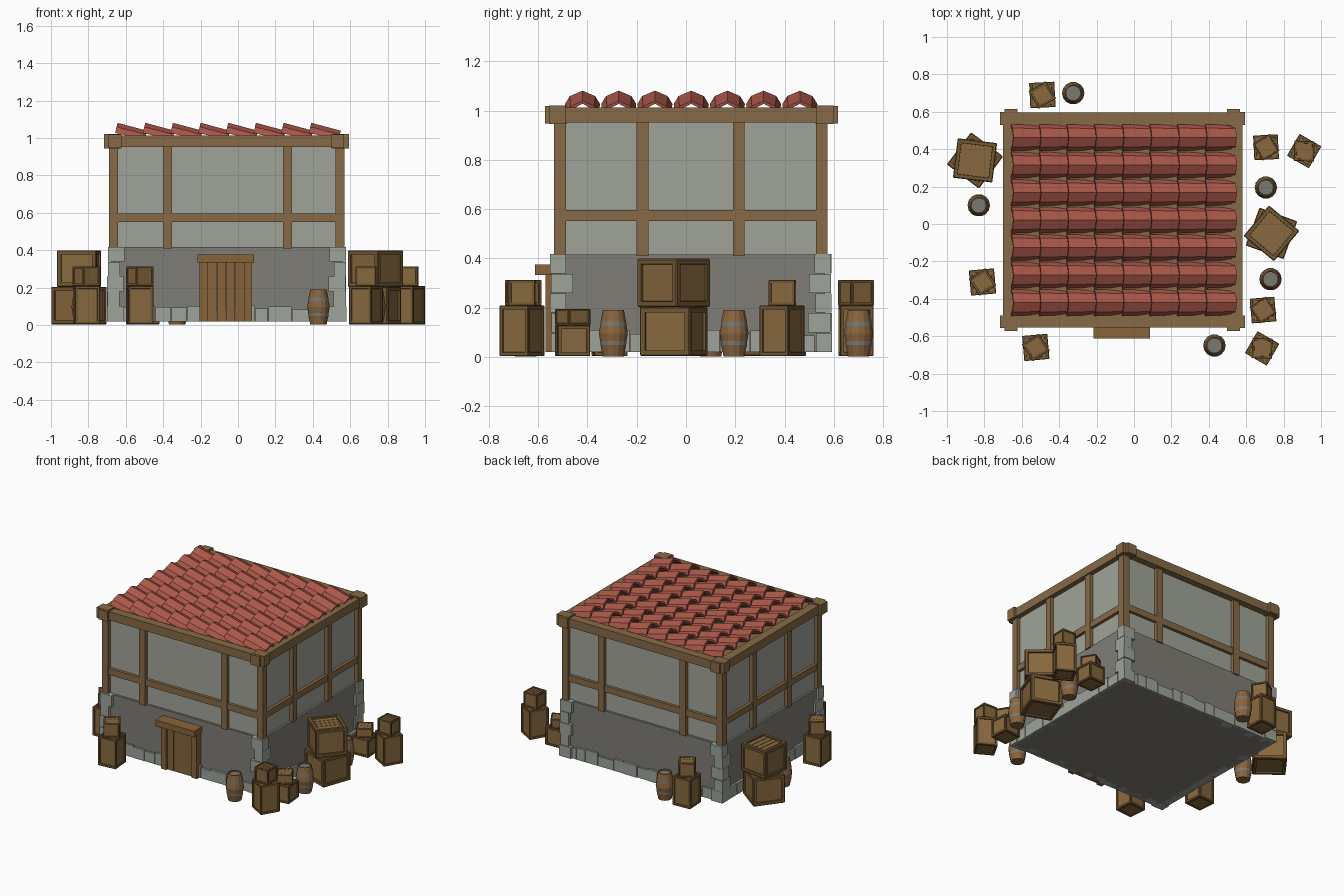
import bpy, bmesh, math, random
from mathutils import Matrix, Vector

if "Cube" in bpy.data.objects:
    bpy.data.objects.remove(bpy.data.objects["Cube"])

random.seed(4)


def material(name, r, g, b):
    lin = [((c / 255 + 0.055) / 1.055) ** 2.4 for c in (r, g, b)]
    m = bpy.data.materials.new(name)
    m.diffuse_color = (*lin, 1)
    m.use_nodes = True
    m.node_tree.nodes["Principled BSDF"].inputs["Base Color"].default_value = m.diffuse_color
    return m


TIMBER = material("timber brown", 134, 106, 70)
PLASTER = material("pale plaster", 160, 164, 152)
STONE = material("dark stone", 127, 125, 118)
BLOCK = material("pale stone block", 158, 164, 154)
TILE = material("roof tile red", 172, 88, 74)
DOOR = material("door wood", 136, 100, 58)
CRATE = material("crate wood", 136, 105, 62)
FRAME = material("crate frame wood", 114, 87, 50)
IRON = material("hoop grey", 122, 122, 114)
BARREL = material("barrel wood", 138, 101, 62)


def finish(name, bm, *mats):
    bmesh.ops.recalc_face_normals(bm, faces=bm.faces)
    me = bpy.data.meshes.new(name)
    bm.to_mesh(me)
    bm.free()
    for m in mats:
        me.materials.append(m)
    ob = bpy.data.objects.new(name, me)
    bpy.context.collection.objects.link(ob)
    return ob


def add_box(bm, x0, x1, y0, y1, z0, z1):
    m = Matrix.Translation(((x0 + x1) / 2, (y0 + y1) / 2, (z0 + z1) / 2))
    m = m @ Matrix.Diagonal((x1 - x0, y1 - y0, z1 - z0, 1))
    return bmesh.ops.create_cube(bm, size=1, matrix=m)["verts"]


def boxes(name, mat, items):
    bm = bmesh.new()
    for b in items:
        add_box(bm, *b)
    return finish(name, bm, mat)


# House outline (outer faces of the corner posts)
X0, X1, Y0, Y1 = -0.69, 0.57, -0.535, 0.575

# Walls
boxes("stone_wall", STONE, [(X0 + .01, X1 - .01, Y0 + .01, Y1 - .01, .02, .417)])
boxes("plaster_wall", PLASTER, [(X0 + .025, X1 - .025, Y0 + .025, Y1 - .025, .41, .98)])

# Timber frame: posts and middle rails
T = 0.048
posts = [(x, x + T, y, y + T, .41, .97) for x in (X0, X1 - T) for y in (Y0, Y1 - T)]
posts += [(x, x + T, y, y + T, .41, .97) for x in (-.40, .24) for y in (Y0, Y1 - T)]
posts += [(x, x + T, y, y + T, .41, .97) for x in (X0, X1 - T) for y in (-.20, .19)]
boxes("wall_posts", TIMBER, posts)
e = .004
boxes("wall_rails", TIMBER,
      [(X0 + e, X1 - e, y, y + T - 2 * e, .552, .597) for y in (Y0 + e, Y1 - T + e)] +
      [(x, x + T - 2 * e, Y0 + e, Y1 - e, .552, .597) for x in (X0 + e, X1 - T + e)])

# Roof beams with crossed end caps
boxes("roof_beams", TIMBER,
      [(-.70, .58, y, y + .06, .952, 1.012) for y in (-.553, .536)] +
      [(x, x + .06, -.553, .596, .952, 1.012) for x in (-.70, .52)])
caps = []
for x in (-.692, .498):
    caps += [(x, x + .07, y, y + .09, .947, 1.018) for y in (-.572, .526)]
for y in (-.556, .53):
    caps += [(x, x + .09, y, y + .068, .945, 1.02) for x in (-.717, .504)]
boxes("beam_end_caps", TIMBER, caps)
boxes("roof_deck", TIMBER, [(-.66, .54, -.51, .55, .97, 1.004)])

# Corner stones, alternately long in x and y
bm = bmesh.new()
for sx, x in ((1, X0 - .012), (-1, X1 + .012)):
    for sy, y in ((1, Y0 - .018), (-1, Y1 + .018)):
        for k in range(5):
            lx, ly = (.09, .065) if k % 2 == 0 else (.065, .09)
            px, py = x + sx * random.uniform(0, .008), y + sy * random.uniform(0, .008)
            xs, ys = sorted((px, px + sx * lx)), sorted((py, py + sy * ly))
            add_box(bm, *xs, *ys, .02 + k * .08, .098 + k * .08)
finish("corner_stones", bm, BLOCK)

# Row of uneven stones along the foot of the walls
bm = bmesh.new()
for along_x, a, b in ((True, X0, X1), (False, Y0, Y1)):
    p = a + .06
    while p < b - .06:
        q = min(p + random.uniform(.07, .13), b - .05)
        for side in (0, 1):
            h, out = random.uniform(.08, .11), random.uniform(.002, .008)
            lo, hi = (Y0, Y1) if along_x else (X0, X1)
            d = (lo - out, lo + .05) if side == 0 else (hi - .05, hi + out)
            if along_x:
                add_box(bm, p, q - .003, *d, .02, h)
            else:
                add_box(bm, *d, p, q - .003, .02, h)
        p = q
finish("foot_stones", bm, BLOCK)

# Door: jambs, planks and lintel
boxes("door_jambs", DOOR, [(x, x + .042, -.57, -.51, .02, .335) for x in (-.205, .034)])
boxes("door_planks", DOOR, [(-.163 + i * .05, -.116 + i * .05, -.556, -.51, .02, .335)
                            for i in range(4)])
boxes("door_lintel", DOOR, [(-.217, .086, -.612, -.51, .333, .376)])

# Roof tiles: arched profile, each tilted to overlap its neighbour
OUTER = [(-.069, 0), (-.05, .032), (0, .054), (.05, .032), (.069, 0)]
INNER = [(y * .82, max(0, z - .012)) for y, z in reversed(OUTER)]
bm = bmesh.new()
for row in range(7):
    for col in range(8):
        m = Matrix.Translation((-.657 + col * .148, -.42 + row * .147, 1.027))
        m = m @ Matrix.Rotation(math.radians(13.5), 4, 'Y')
        rings = []
        for x, s in ((0, 1.03), (.163, .95)):
            rings.append([bm.verts.new(m @ Vector((x, y * s, z * s))) for y, z in OUTER + INNER])
        n = len(OUTER + INNER)
        for i in range(n):
            j = (i + 1) % n
            bm.faces.new((rings[0][i], rings[0][j], rings[1][j], rings[1][i]))
        for r in rings:
            for i in range(4):
                bm.faces.new((r[i], r[i + 1], r[n - 2 - i], r[n - 1 - i]))
finish("roof_tiles", bm, TILE)


# Crates: framed box with sunken panels and top slats
def crate(name, x, y, z, w, h, deg):
    bm = bmesh.new()
    add_box(bm, -w / 2, w / 2, -w / 2, w / 2, 0, h)
    f = min(w, h) * .13
    bmesh.ops.bevel(bm, geom=bm.edges[:], offset=w * .02, segments=1, affect='EDGES')
    panels = [p for p in bm.faces if p.calc_area() > w * h * .4]
    bmesh.ops.inset_individual(bm, faces=panels, thickness=f, depth=0)
    bmesh.ops.inset_individual(bm, faces=panels, thickness=.001, depth=-w * .05)
    for p in panels:
        p.material_index = 1
    step = (w - 2.3 * f) / 4
    for i in range(4):
        a = -w / 2 + 1.15 * f + i * step
        for v in add_box(bm, a + .002, a + step - .002, -w / 2 + f, w / 2 - f, h * .85, h - w * .02):
            for p in v.link_faces:
                p.material_index = 1
    ob = finish(name, bm, FRAME, CRATE)
    ob.location = (x, y, z)
    ob.rotation_euler.z = math.radians(deg)


def stack(i, x, y, deg, kind):
    w, h, w2, h2, turn = {"tall": (.135, .205, .108, .103, 28),
                          "small": (.132, .125, .105, .066, 28),
                          "big": (.215, .2, .212, .195, 0)}[kind]
    lower, upper = (deg, deg + turn) if kind != "big" else deg
    crate(f"lower_crate_{i}", x, y, .004, w, h, lower)
    crate(f"upper_crate_{i}", x, y, .004 + h, w2, h2, upper)


for i, s in enumerate([(-.49, .69, 3, "tall"), (-.525, -.66, 5, "tall"), (-.81, -.31, 5, "tall"),
                       (.91, .39, -30, "tall"), (.685, -.665, -30, "tall"),
                       (.706, .41, 3, "small"), (.69, -.46, 5, "small"),
                       (-.85, .34, (-37, -7), "big"), (.735, -.05, (-20, -40), "big")]):
    stack(i + 1, *s)


# Barrels: turned profile, hoops and lid coloured by height
PROFILE = [(.044, 0), (.050, .03), (.0535, .045), (.055, .062), (.060, .093),
           (.055, .124), (.0535, .141), (.050, .156), (.044, .187), (.038, .187), (.038, .178)]


def barrel(name, x, y, n=14):
    bm = bmesh.new()
    rings = [[bm.verts.new((r * math.cos(2 * math.pi * k / n), r * math.sin(2 * math.pi * k / n), z))
              for k in range(n)] for r, z in PROFILE]
    for i, (a, b) in enumerate(zip(rings, rings[1:])):
        for k in range(n):
            f = bm.faces.new((a[k], a[(k + 1) % n], b[(k + 1) % n], b[k]))
            f.material_index = 1 if i in (2, 5) else 0
    bm.faces.new(rings[0])
    bm.faces.new(rings[-1]).material_index = 1
    finish(name, bm, BARREL, IRON).location = (x, y, .003)


for i, p in enumerate([(-.325, .70), (-.83, .10), (.705, .195), (.73, -.295), (.43, -.65)]):
    barrel(f"barrel_{i + 1}", *p)
